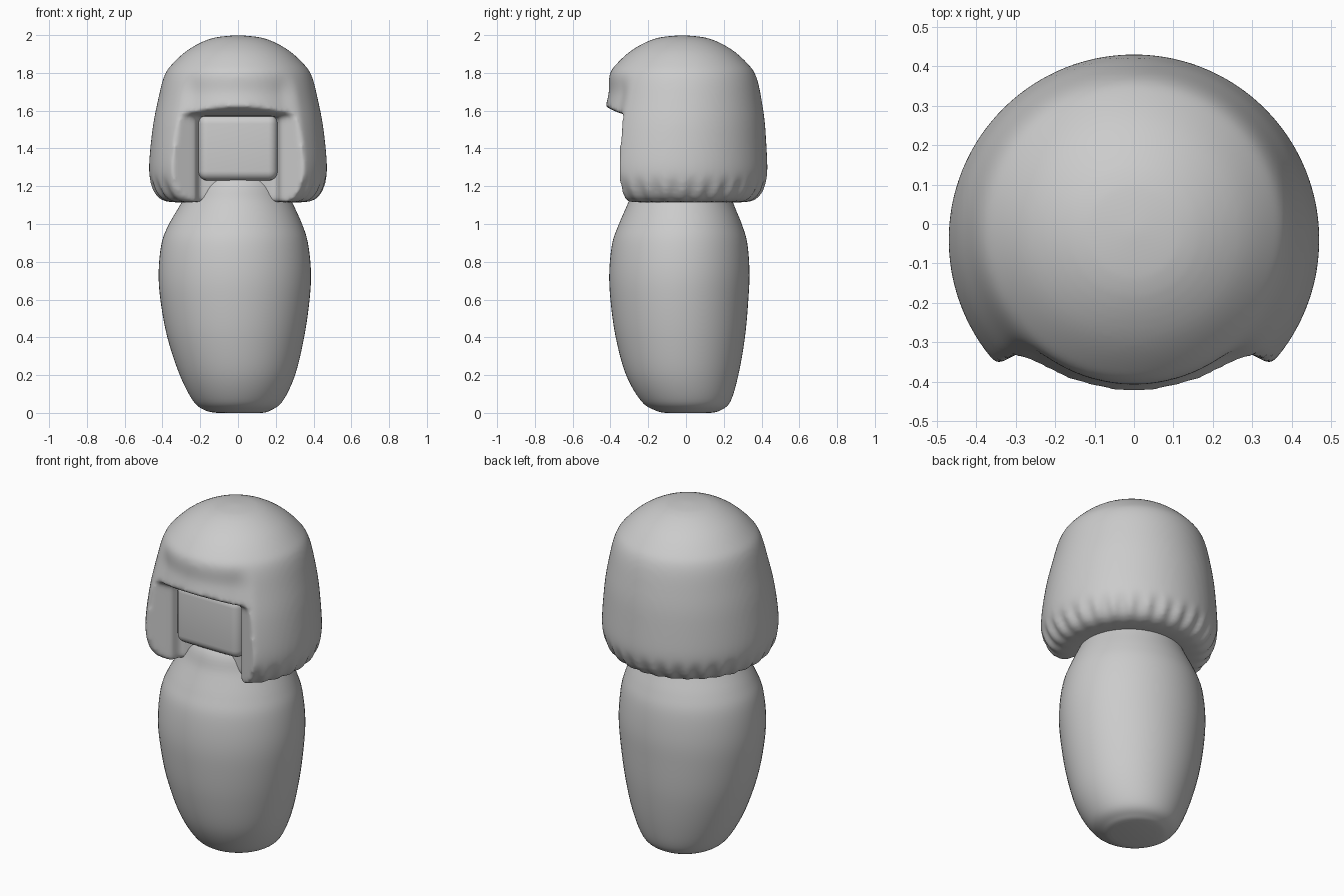
import bpy, bmesh
from math import sin, cos, pi, radians

if "Cube" in bpy.data.objects:
    bpy.data.objects.remove(bpy.data.objects["Cube"])


def make(name, rings, smooth=True):
    """Loft closed rings of points into a capped solid."""
    bm = bmesh.new()
    vr = [[bm.verts.new(p) for p in ring] for ring in rings]
    n = len(vr[0])
    for a, b in zip(vr, vr[1:]):
        for i in range(n):
            j = (i + 1) % n
            bm.faces.new((a[i], a[j], b[j], b[i]))
    bm.faces.new(vr[0][::-1])
    bm.faces.new(vr[-1])
    bmesh.ops.recalc_face_normals(bm, faces=bm.faces[:])
    me = bpy.data.meshes.new(name)
    bm.to_mesh(me)
    bm.free()
    for p in me.polygons:
        p.use_smooth = smooth
    ob = bpy.data.objects.new(name, me)
    bpy.context.collection.objects.link(ob)
    return ob


def spline(pts, steps=6):
    """Catmull-Rom curve through the profile points."""
    out = []
    for i in range(len(pts) - 1):
        p0, p1 = pts[max(i - 1, 0)], pts[i]
        p2, p3 = pts[i + 1], pts[min(i + 2, len(pts) - 1)]
        for s in range(steps):
            t = s / steps
            out.append([0.5 * (2 * b + (c - a) * t + (2 * a - 5 * b + 4 * c - d) * t * t
                               + (3 * b - a - 3 * c + d) * t ** 3)
                        for a, b, c, d in zip(p0, p1, p2, p3)])
    return out + [list(pts[-1])]


def step(a, b, x):
    t = min(max((x - a) / (b - a), 0), 1)
    return t * t * (3 - 2 * t)


# Body: slightly off-centre oval lathe (z, x radius, y radius, x centre, y centre)
body_profile = [
    (0.00, 0.12, 0.12, 0.01, 0.01), (0.012, 0.17, 0.17, 0.0, 0.01),
    (0.06, 0.235, 0.235, 0.0, 0.0), (0.20, 0.305, 0.297, -0.003, -0.02),
    (0.40, 0.362, 0.342, -0.012, -0.03), (0.60, 0.395, 0.365, -0.016, -0.035),
    (0.75, 0.403, 0.371, -0.017, -0.035), (0.90, 0.387, 0.357, -0.017, -0.033),
    (1.00, 0.352, 0.325, -0.013, -0.03), (1.12, 0.29, 0.275, -0.005, -0.028),
    (1.24, 0.23, 0.235, 0, -0.02), (1.34, 0.10, 0.10, 0, 0)]
N = 64
make("body", [[(cx + rx * cos(2 * pi * k / N), cy + ry * sin(2 * pi * k / N), z)
               for k in range(N)] for z, rx, ry, cx, cy in spline(body_profile)])

# Face: rounded block showing through the hair opening
face = make("face", [[(-w, y, 1.23), (w, y, 1.23), (w, y, 1.58), (-w, y, 1.58)]
                     for y, w in ((-0.295, 0.21), (0.0, 0.21))])
bev = face.modifiers.new("round", 'BEVEL')
bev.width, bev.segments = 0.05, 6

# Hair: dome and flared bob, rippled towards the hem, pulled in at the fringe
hair_profile = [
    (0.004, 2.0), (0.14, 1.983), (0.26, 1.925), (0.35, 1.845), (0.392, 1.78),
    (0.425, 1.65), (0.453, 1.5), (0.471, 1.3), (0.455, 1.205), (0.41, 1.135),
    (0.34, 1.115), (0.22, 1.12), (0.05, 1.13)]
N = 168
rings = []
for r, z in spline(hair_profile):
    ring = []
    for k in range(N):
        a = 2 * pi * k / N
        front = 1 - step(radians(34), radians(50), abs(a - 1.5 * pi))
        q = r * (1 - 0.07 * front * step(1.82, 1.68, z))
        q += 0.011 * sin(30 * a) * step(1.27, 1.16, z) * step(0.1, 0.3, r)
        cy = -0.02 - 0.02 * step(1.78, 1.3, z)
        ring.append((q * cos(a), cy + q * sin(a), z))
    rings.append(ring)
hair = make("hair", rings)

# Opening below the fringe, flaring towards the front locks
cutter = make("face_opening_cutter", [
    [(-w, y, 1.0), (w, y, 1.0), (w, y, top), (-w, y, top)]
    for y, w, top in ((-0.235, 0.205, 1.57), (-0.295, 0.225, 1.57),
                      (-0.36, 0.355, 1.59), (-0.60, 0.36, 1.70))], False)
cutter.hide_render = True
cutter.hide_set(True)
cut = hair.modifiers.new("opening", 'BOOLEAN')
cut.object, cut.operation, cut.solver = cutter, 'DIFFERENCE', 'EXACT'
rem = hair.modifiers.new("even_mesh", 'REMESH')
rem.mode, rem.voxel_size, rem.use_smooth_shade = 'VOXEL', 0.014, True
soft = hair.modifiers.new("soften", 'SMOOTH')
soft.factor, soft.iterations = 0.5, 8
